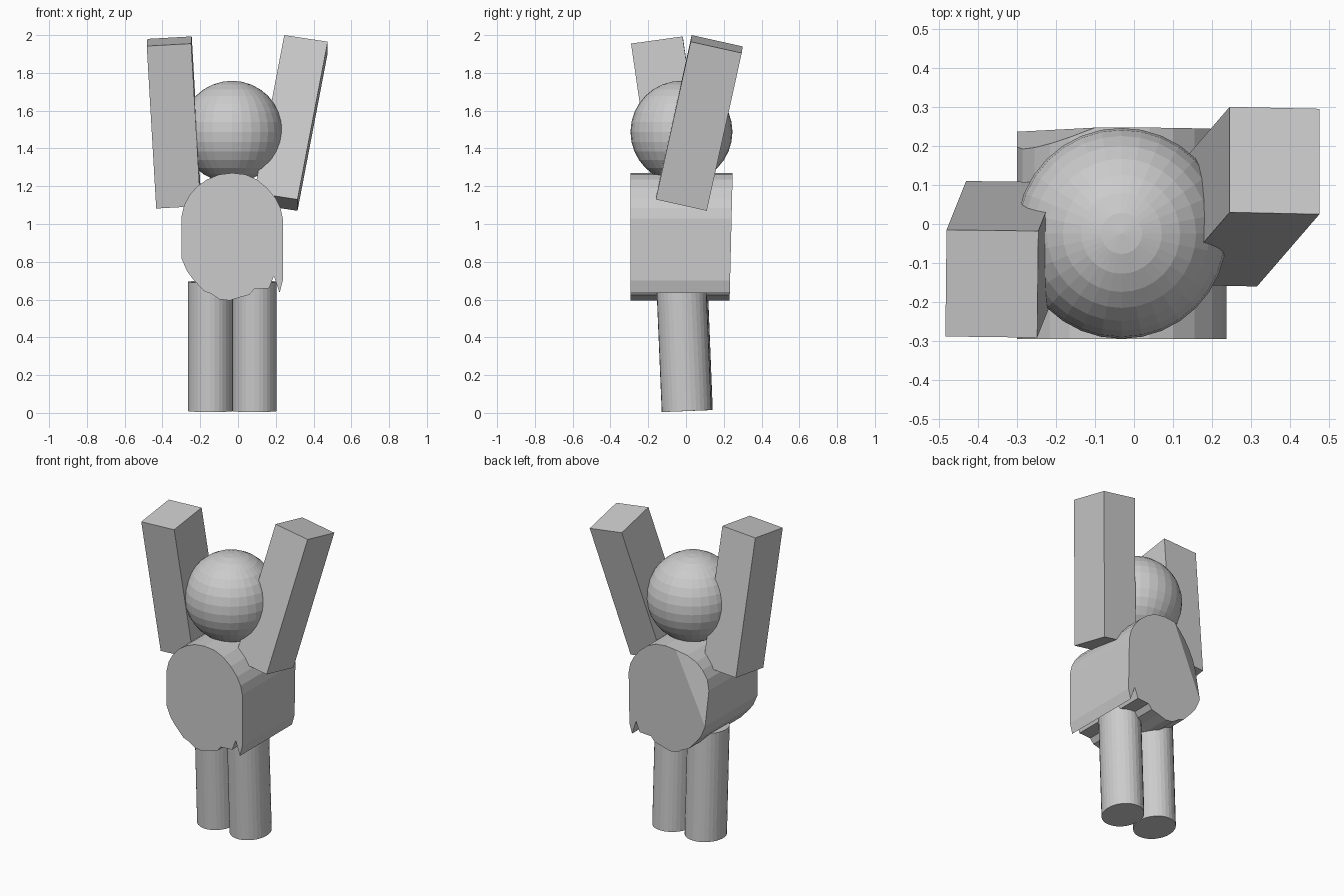
import bpy
import bmesh
from mathutils import Matrix, Vector

cube = bpy.data.objects.get("Cube")
if cube:
    bpy.data.objects.remove(cube, do_unlink=True)

grey = bpy.data.materials.new("plain_grey")
grey.use_nodes = True
GREY = (0.6, 0.6, 0.6, 1)
grey.diffuse_color = GREY
grey.node_tree.nodes["Principled BSDF"].inputs["Base Color"].default_value = GREY


def finish(name, bm):
    bmesh.ops.recalc_face_normals(bm, faces=bm.faces)
    mesh = bpy.data.meshes.new(name)
    bm.to_mesh(mesh)
    bm.free()
    mesh.materials.append(grey)
    obj = bpy.data.objects.new(name, mesh)
    bpy.context.collection.objects.link(obj)
    return obj


def arm(name, corner, across, back, down):
    """Box hanging from its back top corner along three edge vectors."""
    across, back, down = Vector(across), Vector(back), Vector(down)
    frame = Matrix((across, back, -down)).transposed().to_4x4()
    centre = Vector(corner) + (across - back + down) / 2
    bm = bmesh.new()
    bmesh.ops.create_cube(bm, size=1, matrix=Matrix.Translation(centre) @ frame)
    finish(name, bm)


def leg(name, x, y, tilt):
    """Slightly oval, leaning cylinder."""
    bm = bmesh.new()
    place = (Matrix.Translation((x, y, 0.352)) @ Matrix.Rotation(tilt, 4, "X")
             @ Matrix.Diagonal((0.118, 0.132, 1, 1)))
    bmesh.ops.create_cone(bm, cap_ends=True, segments=32, radius1=1, radius2=1,
                          depth=0.685, matrix=place)
    finish(name, bm)


# Head: faceted ball
bm = bmesh.new()
bmesh.ops.create_uvsphere(bm, u_segments=32, v_segments=16, radius=0.27,
                          matrix=Matrix.Translation((-0.032, -0.024, 1.488)))
finish("head", bm)

# Torso: rounded outline with a ragged hem, extruded front to back
outline = [
    (-0.03, 1.27), (0.04, 1.262), (0.1, 1.235), (0.155, 1.19), (0.2, 1.135),
    (0.225, 1.085), (0.237, 1.03), (0.237, 0.7), (0.22, 0.635), (0.19, 0.725),
    (0.165, 0.66), (0.085, 0.655), (0.06, 0.625), (0.01, 0.612), (-0.045, 0.595),
    (-0.1, 0.602), (-0.14, 0.63), (-0.18, 0.645), (-0.24, 0.71), (-0.27, 0.75),
    (-0.3, 0.82), (-0.3, 1.035), (-0.285, 1.1), (-0.255, 1.155), (-0.215, 1.2),
    (-0.165, 1.235), (-0.1, 1.262),
]
bm = bmesh.new()
front = [bm.verts.new((x, -0.295, z)) for x, z in outline]
back = [bm.verts.new((x, 0.247 - 0.024 * (1.27 - z), z)) for x, z in outline]
bm.faces.new(front)
back_face = bm.faces.new(back)
for i in range(len(outline)):
    j = (i + 1) % len(outline)
    bm.faces.new((front[i], front[j], back[j], back[i]))
# Fold the upper corner of the back slightly forward
low, high = back[20], back[26]
bmesh.utils.face_split(back_face, low, high)
along = (high.co - low.co).normalized()
for v in back[21:26]:
    d = v.co - low.co
    v.co.y -= 0.5 * abs(along.x * d.z - along.z * d.x)
finish("torso", bm)

# Raised arms
arm("left_arm", (0.245, 0.3, 1.94), (0.23, -0.005, -0.035), (0, 0.27, -0.06),
    (-0.16, -0.185, -0.835))
arm("right_arm", (-0.48, -0.015, 1.98), (0.235, -0.003, 0.013),
    (0.003, 0.273, 0.038), (0.05, 0.125, -0.86))

# Legs
leg("left_leg", 0.087, -0.011, 0.042)
leg("right_leg", -0.147, -0.004, 0.04)
